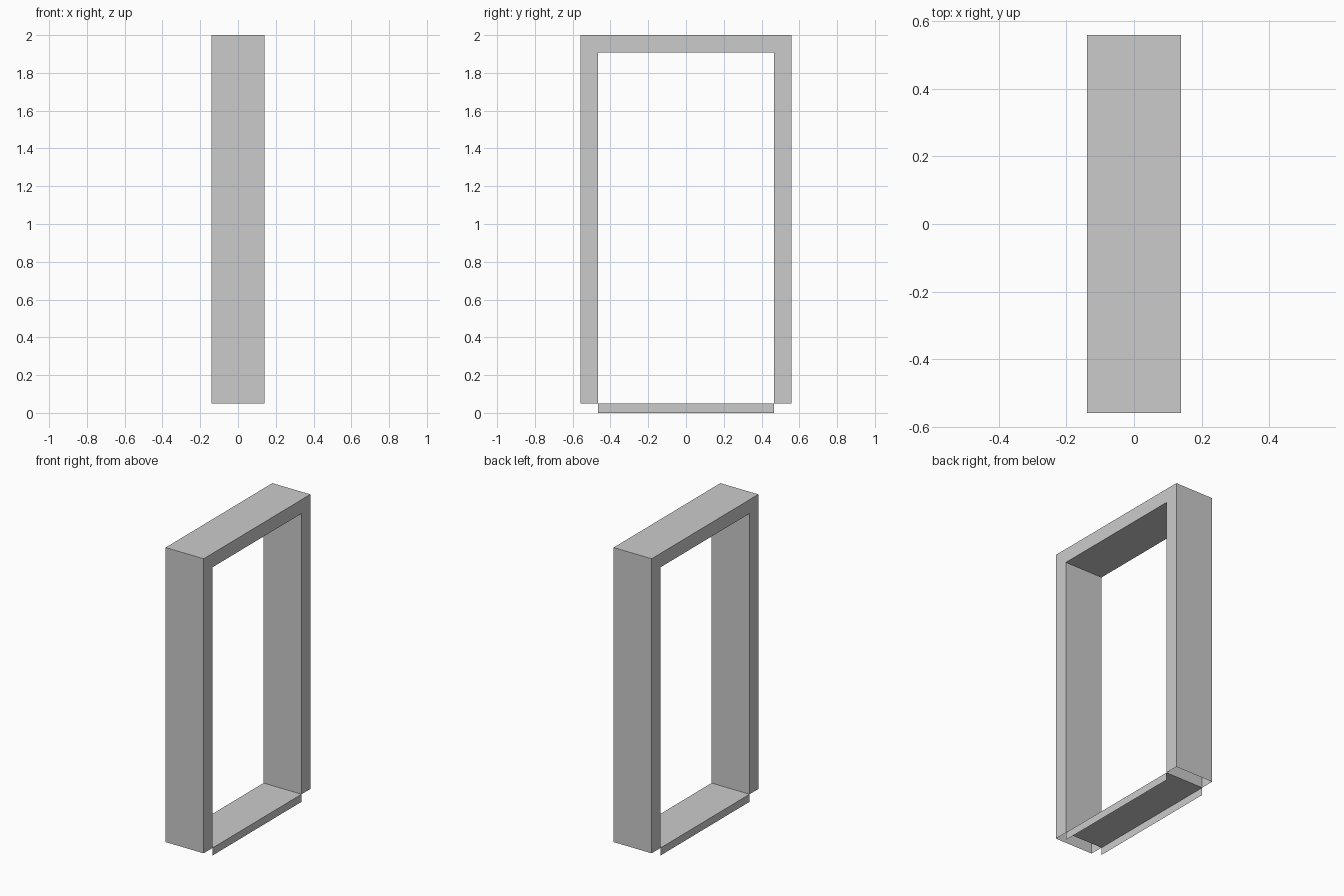
import bpy
import bmesh

if "Cube" in bpy.data.objects:
    bpy.data.objects.remove(bpy.data.objects["Cube"])

HALF_DEPTH = 0.139


def extruded_shell(name, outline, keep):
    """Extrude a y-z outline along x, then keep only the faces accepted by keep."""
    bm = bmesh.new()
    face = bm.faces.new([bm.verts.new((-HALF_DEPTH, y, z)) for y, z in outline])
    extruded = bmesh.ops.extrude_face_region(bm, geom=[face], use_keep_orig=True)
    verts = [g for g in extruded["geom"] if isinstance(g, bmesh.types.BMVert)]
    bmesh.ops.translate(bm, verts=verts, vec=(2 * HALF_DEPTH, 0, 0))
    bmesh.ops.recalc_face_normals(bm, faces=bm.faces[:])
    bm.normal_update()
    unwanted = [f for f in bm.faces if not keep(f.normal)]
    bmesh.ops.delete(bm, geom=unwanted, context="FACES")
    mesh = bpy.data.meshes.new(name)
    bm.to_mesh(mesh)
    bm.free()
    obj = bpy.data.objects.new(name, mesh)
    bpy.context.collection.objects.link(obj)
    return obj


OUT, INN = 0.558, 0.466
BASE, LINTEL, TOP = 0.05, 1.908, 2.0

# Door frame: hollow posts and lintel, open under the posts
frame = extruded_shell(
    "door_frame",
    [(-OUT, BASE), (-INN, BASE), (-INN, LINTEL), (INN, LINTEL),
     (INN, BASE), (OUT, BASE), (OUT, TOP), (-OUT, TOP)],
    lambda n: True)
bm = bmesh.new()
bm.from_mesh(frame.data)
feet = [f for f in bm.faces if all(abs(v.co.z - BASE) < 1e-4 for v in f.verts)]
bmesh.ops.delete(bm, geom=feet, context="FACES_ONLY")
bm.to_mesh(frame.data)
bm.free()

# Threshold: tread with two side lips, open below and at the ends
extruded_shell(
    "threshold",
    [(-INN, 0), (INN, 0), (INN, BASE), (-INN, BASE)],
    lambda n: abs(n.x) > 0.5 or n.z > 0.5)
